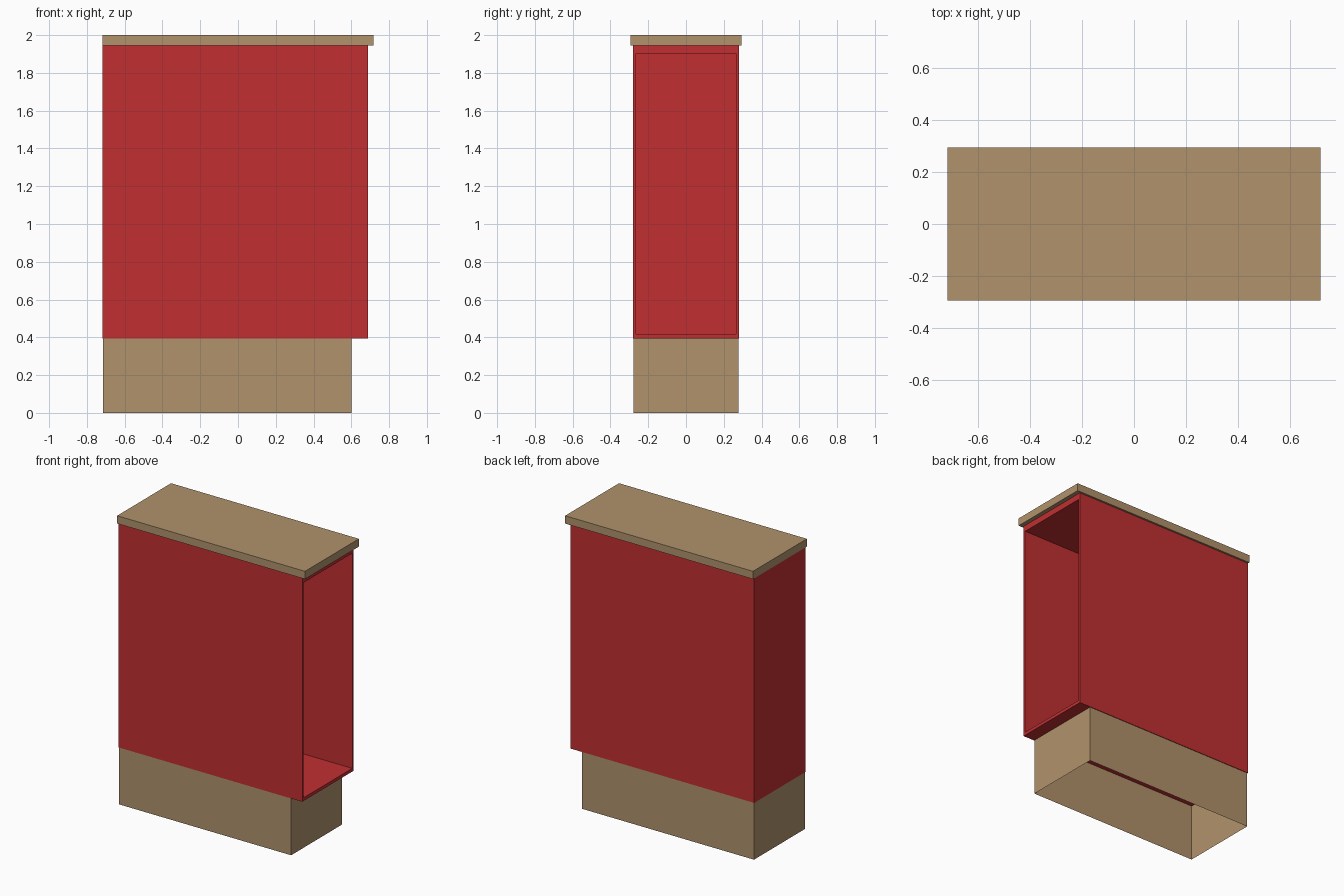
import bpy, bmesh

if "Cube" in bpy.data.objects:
    bpy.data.objects.remove(bpy.data.objects["Cube"])


def material(name, rgb):
    m = bpy.data.materials.new(name)
    m.diffuse_color = (*rgb, 1)
    m.use_nodes = True
    m.node_tree.nodes["Principled BSDF"].inputs["Base Color"].default_value = m.diffuse_color
    return m


TAN = material("tan board", (0.434, 0.287, 0.150))
RED = material("red panel", (0.527, 0.028, 0.031))


def make(name, bm, mat):
    bmesh.ops.recalc_face_normals(bm, faces=bm.faces)
    me = bpy.data.meshes.new(name)
    bm.to_mesh(me)
    bm.free()
    me.materials.append(mat)
    ob = bpy.data.objects.new(name, me)
    bpy.context.collection.objects.link(ob)
    return ob


def box(x0, x1, hy, z0, z1):
    bm = bmesh.new()
    bmesh.ops.create_cube(bm, size=1)
    for v in bm.verts:
        v.co = (x1 if v.co.x > 0 else x0, hy if v.co.y > 0 else -hy,
                z1 if v.co.z > 0 else z0)
    bm.normal_update()
    return bm


def face_toward(bm, axis, sign):
    return next(f for f in bm.faces if f.normal[axis] * sign > 0.9)


# Top slab, overhanging the open side
make("top_slab", box(-0.718, 0.718, 0.294, 1.946, 2.0), TAN)

# Cabinet shell: rim on the +x side, then a deep recess
bm = box(-0.718, 0.688, 0.281, 0.395, 1.946)
mouth = face_toward(bm, 0, 1)
bmesh.ops.inset_individual(bm, faces=[mouth], thickness=0.016)
for v in mouth.verts:
    v.co.y = 0.265 if v.co.y > 0 else -0.265
    v.co.z = 1.903 if v.co.z > 1 else 0.417
res = bmesh.ops.extrude_discrete_faces(bm, faces=[mouth])
for v in res["faces"][0].verts:
    v.co.x = -0.70
make("cabinet_shell", bm, RED)

# Plinth: four walls, open underneath and against the cabinet
bm = box(-0.714, 0.60, 0.277, 0.0, 0.395)
bmesh.ops.delete(bm, geom=[face_toward(bm, 2, -1), face_toward(bm, 2, 1)],
                 context='FACES_ONLY')
plinth = make("plinth", bm, TAN)
